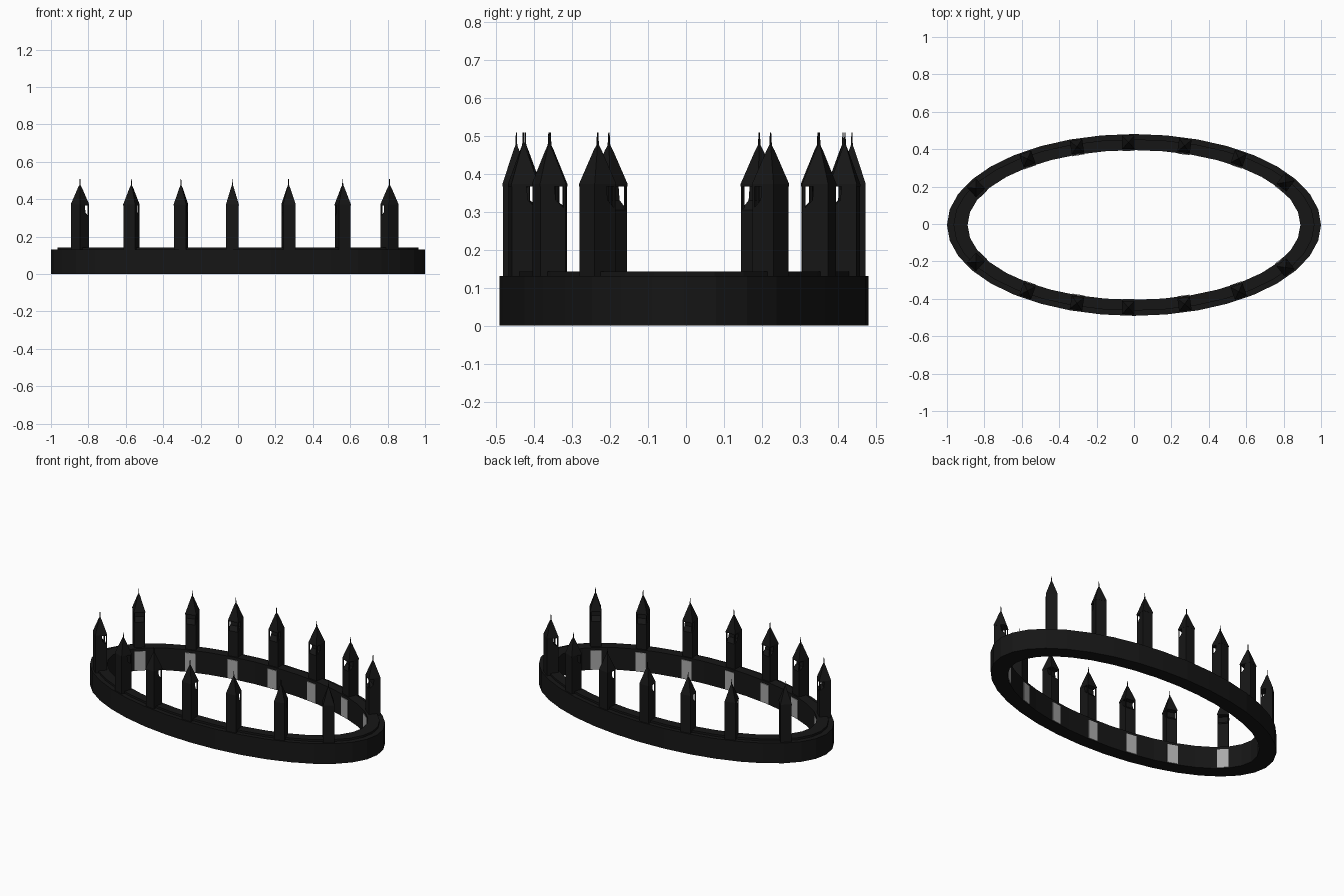
import bpy, bmesh, math
from mathutils import Matrix, Vector

if "Cube" in bpy.data.objects:
    bpy.data.objects.remove(bpy.data.objects["Cube"])

CY = -0.005  # ring centre in y


def material(name, v):
    m = bpy.data.materials.new(name)
    m.diffuse_color = (v, v, v, 1)
    m.use_nodes = True
    m.node_tree.nodes["Principled BSDF"].inputs["Base Color"].default_value = m.diffuse_color
    return m


BLACK = material("black_metal", 0.008)
GREY = material("grey_panel", 0.4)


def finish(name, bm, mat):
    bmesh.ops.recalc_face_normals(bm, faces=bm.faces)
    me = bpy.data.meshes.new(name)
    bm.to_mesh(me)
    bm.free()
    me.materials.append(mat)
    ob = bpy.data.objects.new(name, me)
    bpy.context.collection.objects.link(ob)
    return ob


def bridge(bm, loops, closed):
    n = len(loops[0])
    pairs = list(zip(loops, loops[1:] + loops[:1])) if closed else list(zip(loops, loops[1:]))
    for a, b in pairs:
        for i in range(n):
            j = (i + 1) % n
            bm.faces.new((a[i], a[j], b[j], b[i]))
    if not closed:
        bm.faces.new(loops[0])
        bm.faces.new(loops[-1])


def stack(bm, sections):
    """Rectangular sections (cx, half x, half y, z) joined into one solid."""
    bridge(bm, [[bm.verts.new((cx + sx * hx, sy * hy, z))
                 for sx, sy in ((-1, -1), (1, -1), (1, 1), (-1, 1))]
                for cx, hx, hy, z in sections], False)


# oval ring with stepped top
bm = bmesh.new()
profile = [(1.0, 0.486, 0), (1.0, 0.486, 0.13), (0.965, 0.458, 0.13),
           (0.965, 0.458, 0.143), (0.89, 0.40, 0.143), (0.89, 0.40, 0)]
N = 36
loops = [[bm.verts.new((a * math.cos(k * math.tau / N), CY + b * math.sin(k * math.tau / N), z))
          for k in range(N)] for a, b, z in profile]
bridge(bm, loops, True)
finish("oval_ring", bm, BLACK)


# lantern tower: local +x points outward from the ring
HD, HW = 0.035, 0.0325


def tower_mesh():
    bm = bmesh.new()
    side = [(HD, 0.125), (HD, 0.37), (-0.004, 0.37), (-0.008, 0.33), (-HD, 0.305), (-HD, 0.125)]
    bridge(bm, [[bm.verts.new((x, y, z)) for x, z in side] for y in (-HW, HW)], False)
    # inner corner posts
    for s in (-1, 1):
        before = set(bm.verts)
        stack(bm, [(-HD + 0.003, 0.003, 0.003, 0.30), (-HD + 0.003, 0.003, 0.003, 0.37)])
        for v in set(bm.verts) - before:
            v.co.y += s * (HW - 0.003)
    # roof and finial
    stack(bm, [(0, HD + 0.001, HW + 0.001, 0.366), (0, HD + 0.001, HW + 0.001, 0.373),
               (0, 0.008, 0.008, 0.46), (0, 0.0025, 0.0025, 0.475), (0, 0.0012, 0.0012, 0.508)])
    return bm


for side, label in ((-1, "front"), (1, "back")):
    for i, x in enumerate((-0.845, -0.57, -0.305, -0.03, 0.27, 0.56, 0.81)):
        y = side * 0.442 * math.sqrt(1 - (x / 0.945) ** 2)
        n = Vector((x / 0.945 ** 2, y / 0.442 ** 2)).normalized()
        place = Matrix.Translation((x, y + CY, 0)) @ Matrix.Rotation(math.atan2(n.y, n.x), 4, 'Z')
        tower = finish(f"{label}_tower_{i + 1}", tower_mesh(), BLACK)
        tower.matrix_world = place
        # distance from tower centre to the ring's inner wall
        d = 0.0
        while ((x - n.x * d) / 0.89) ** 2 + ((y - n.y * d) / 0.40) ** 2 > 1:
            d += 0.001
        bm = bmesh.new()
        stack(bm, [(-d + 0.003, 0.007, HW, 0.004), (-d + 0.003, 0.007, HW, 0.125)])
        panel = finish(f"{label}_inner_panel_{i + 1}", bm, GREY)
        panel.matrix_world = place
